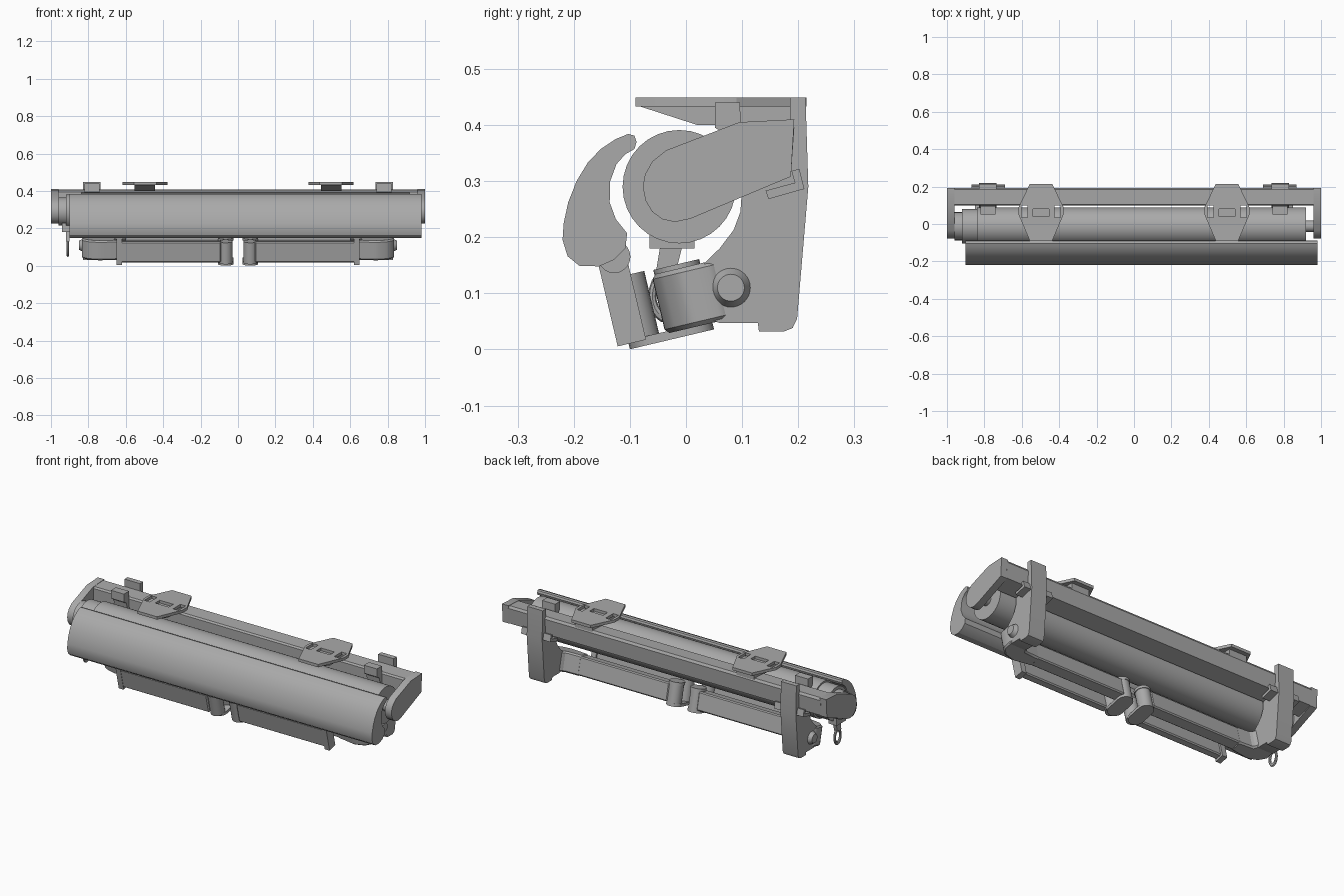
import bpy, bmesh, math
from mathutils import Matrix, Vector

cube = bpy.data.objects.get("Cube")
if cube:
    bpy.data.objects.remove(cube, do_unlink=True)

grey = bpy.data.materials.new("satin_grey")
grey.use_nodes = True
grey.diffuse_color = (0.4, 0.4, 0.4, 1)
grey.node_tree.nodes["Principled BSDF"].inputs["Base Color"].default_value = (0.4, 0.4, 0.4, 1)
parts = []


def add(name, bm, matrix=Matrix()):
    bm.transform(matrix)
    bmesh.ops.recalc_face_normals(bm, faces=bm.faces)
    mesh = bpy.data.meshes.new(name)
    bm.to_mesh(mesh)
    bm.free()
    mesh.materials.append(grey)
    ob = bpy.data.objects.new(name, mesh)
    bpy.context.collection.objects.link(ob)
    parts.append(ob)
    return ob


def prism(name, pts, a, b, axis="x", matrix=Matrix(), bevel=0):
    """Extrude a (y, z) outline along x, or an (x, y) outline along z."""
    bm = bmesh.new()
    lift = (lambda p: (a, p[0], p[1])) if axis == "x" else (lambda p: (p[0], p[1], a))
    face = bm.faces.new([bm.verts.new(lift(p)) for p in pts])
    new = bmesh.ops.extrude_face_region(bm, geom=[face])["geom"]
    step = Vector((b - a, 0, 0)) if axis == "x" else Vector((0, 0, b - a))
    bmesh.ops.translate(bm, vec=step, verts=[v for v in new if isinstance(v, bmesh.types.BMVert)])
    if bevel:
        bmesh.ops.bevel(bm, geom=bm.edges[:], offset=bevel, segments=1, affect="EDGES")
    return add(name, bm, matrix)


def rect(x0, x1, y0, y1):
    return [(x0, y0), (x1, y0), (x1, y1), (x0, y1)]


def rod(name, x0, x1, y, z, r0, r1=None, sides=32):
    bm = bmesh.new()
    bmesh.ops.create_cone(bm, cap_ends=True, segments=sides, radius1=r0,
                          radius2=r0 if r1 is None else r1, depth=abs(x1 - x0))
    turn = Matrix.Rotation(math.copysign(math.pi / 2, x1 - x0), 4, "Y")
    return add(name, bm, Matrix.Translation(((x0 + x1) / 2, y, z)) @ turn)


def capsule(x, y0, y1, r, n=10):
    arc = [math.pi * i / n for i in range(n + 1)]
    return ([(x + r * math.cos(t), y1 - r + r * math.sin(t)) for t in arc]
            + [(x - r * math.cos(t), y0 + r - r * math.sin(t)) for t in arc])


def plate(name, cx, outline, holes, z0, z1):
    """Flat plate with openings, filled from a planar curve."""
    cu = bpy.data.curves.new(name, "CURVE")
    cu.dimensions, cu.fill_mode, cu.extrude = "2D", "BOTH", (z1 - z0) / 2
    for loop in [outline] + holes:
        sp = cu.splines.new("POLY")
        sp.points.add(len(loop) - 1)
        for p, (x, y) in zip(sp.points, loop):
            p.co = (x, y, 0, 1)
        sp.use_cyclic_u = True
    tmp = bpy.data.objects.new(name + "_curve", cu)
    bpy.context.collection.objects.link(tmp)
    dg = bpy.context.evaluated_depsgraph_get()
    mesh = bpy.data.meshes.new_from_object(tmp.evaluated_get(dg))
    bm = bmesh.new()
    bm.from_mesh(mesh)
    bmesh.ops.remove_doubles(bm, verts=bm.verts, dist=0.0001)
    bpy.data.objects.remove(tmp, do_unlink=True)
    return add(name, bm, Matrix.Translation((cx, 0, (z0 + z1) / 2)))


# Front bar with crescent section
crescent = [(-.088, .37), (-.092, .381), (-.103, .384), (-.125, .375), (-.152, .357),
            (-.175, .333), (-.195, .30), (-.21, .262), (-.218, .225), (-.22, .195),
            (-.211, .166), (-.19, .149), (-.155, .148), (-.128, .16), (-.108, .18),
            (-.105, .207), (-.125, .232), (-.136, .262), (-.135, .30), (-.124, .33),
            (-.108, .348), (-.092, .357)]
prism("front_bar", crescent, -.90, .98)

# Fabric roller with its end fittings
RY, RZ = -.012, .29
rod("fabric_roller", -.84, .92, RY, RZ, .101)
rod("roller_collar", -.92, -.84, RY, RZ, .092)
rod("roller_gearbox", -.96, -.92, RY, RZ, .075)
rod("roller_pin", .92, .97, RY, RZ, .03)

# Crank eye under the gearbox
prism("crank_mount", rect(-.065, .015, .18, .23), -.94, -.89)
prism("crank_neck", [(-.055, .13), (-.02, .13), (-.005, .19), (-.045, .19)], -.92, -.90)
bpy.ops.mesh.primitive_torus_add(major_radius=.025, minor_radius=.007, major_segments=20,
                                 minor_segments=8)
eye = bpy.context.object
eye.name = "crank_eye"
eye.data.transform(Matrix.Translation((-.91, -.035, .095))
                   @ Matrix.Diagonal((1, 1, 1.5, 1)) @ Matrix.Rotation(math.pi / 2, 4, "Y"))
eye.data.materials.append(grey)
parts.append(eye)

# Rear support bar
prism("support_bar", [(.10, .285), (.187, .31), (.193, .395), (.185, .408), (.105, .404),
                      (.098, .395)], -.965, .965)

end_cap = [(.193, .41), (.095, .405), (-.035, .355), (-.06, .335), (-.073, .312), (-.077, .29),
           (-.072, .265), (-.06, .245), (-.042, .232), (-.02, .227), (.008, .233), (.187, .308)]
bracket = [(.185, .449), (.213, .449), (.218, .29), (.198, .055), (.19, .038), (.175, .032),
           (.13, .032), (.128, .047), (.06, .047), (.038, .056), (.022, .078), (.017, .11),
           (.021, .135), (.034, .155), (.06, .18), (.085, .213), (.097, .245), (.10, .29),
           (.187, .31)]
hook = [(.052, .395), (.052, .44), (.096, .44), (.103, .28), (.09, .28), (.075, .38)]
clip = [(.142, .283), (.147, .268), (.211, .286), (.202, .322), (.188, .318), (.194, .297)]
outline = [(-.06, -.09), (.06, -.09), (.12, .05), (.12, .09), (.06, .215), (-.06, .215),
           (-.12, .09), (-.12, .05)]
openings = [rect(-.042, .042, .04, .08), rect(-.105, -.072, .035, .10), rect(.072, .105, .035, .10)]
shoulder = [(.63, .005), (.63, .07), (.72, .075), (.75, .12), (.80, .13), (.835, .10),
            (.835, .04), (.80, .005), (.74, -.01)]

for side, s in (("left", 1), ("right", -1)):
    # End cap, wall bracket and its fixings
    prism("end_cap_" + side, end_cap, s * .96, s * 1.0)
    prism("arm_bracket_" + side, bracket, s * .735, s * .83)
    prism("bracket_hook_" + side, hook, s * .74, s * .82)
    prism("bracket_clip_" + side, clip, s * .69, s * .87)
    rod("pivot_pin_" + side, s * .82, s * .85, .08, .11, .04, .024)

    # Ceiling plate on a tapered block
    plate("mounting_plate_" + side, s * .497, outline, openings, .433, .449)
    prism("plate_block_" + side, [(-.085, .434), (.02, .40), (.19, .40), (.19, .434)],
          s * .445, s * .553)

    # Folded arm, built upright and then leaned forward
    lean = (Matrix.Translation((0, -.025, .018)) @ Matrix.Rotation(math.radians(13.3), 4, "X")
            @ Matrix.Diagonal((s, 1, 1, 1)))

    def arm(name, pts, v0, v1, bevel=0):
        prism(name + "_" + side, pts, v0, v1, "z", lean, bevel)

    arm("rear_arm", rect(.09, .66, .006, .07), .015, .115, .006)
    arm("front_arm", rect(.09, .63, -.095, -.055), .022, .135, .006)
    arm("elbow_base", capsule(.066, -.077, .077, .042), 0, .016)
    arm("elbow_hub", capsule(.066, .0, .077, .037), .012, .118)
    arm("elbow_cap", capsule(.066, -.004, .08, .041), .112, .128)
    arm("elbow_fork", capsule(.066, -.095, -.02, .037), .012, .13)
    arm("shoulder", shoulder, .012, .12, .008)
    arm("wrist", rect(.62, .65, -.097, -.045), .01, .165)
    rod("wrist_knob_" + side, s * .60, s * .66, -.128, .165, .029, sides=20)

# Smooth curved faces, keep edges sharp
bpy.ops.object.select_all(action="DESELECT")
for ob in parts:
    ob.select_set(True)
bpy.context.view_layer.objects.active = parts[0]
bpy.ops.object.shade_smooth_by_angle(angle=math.radians(25))
